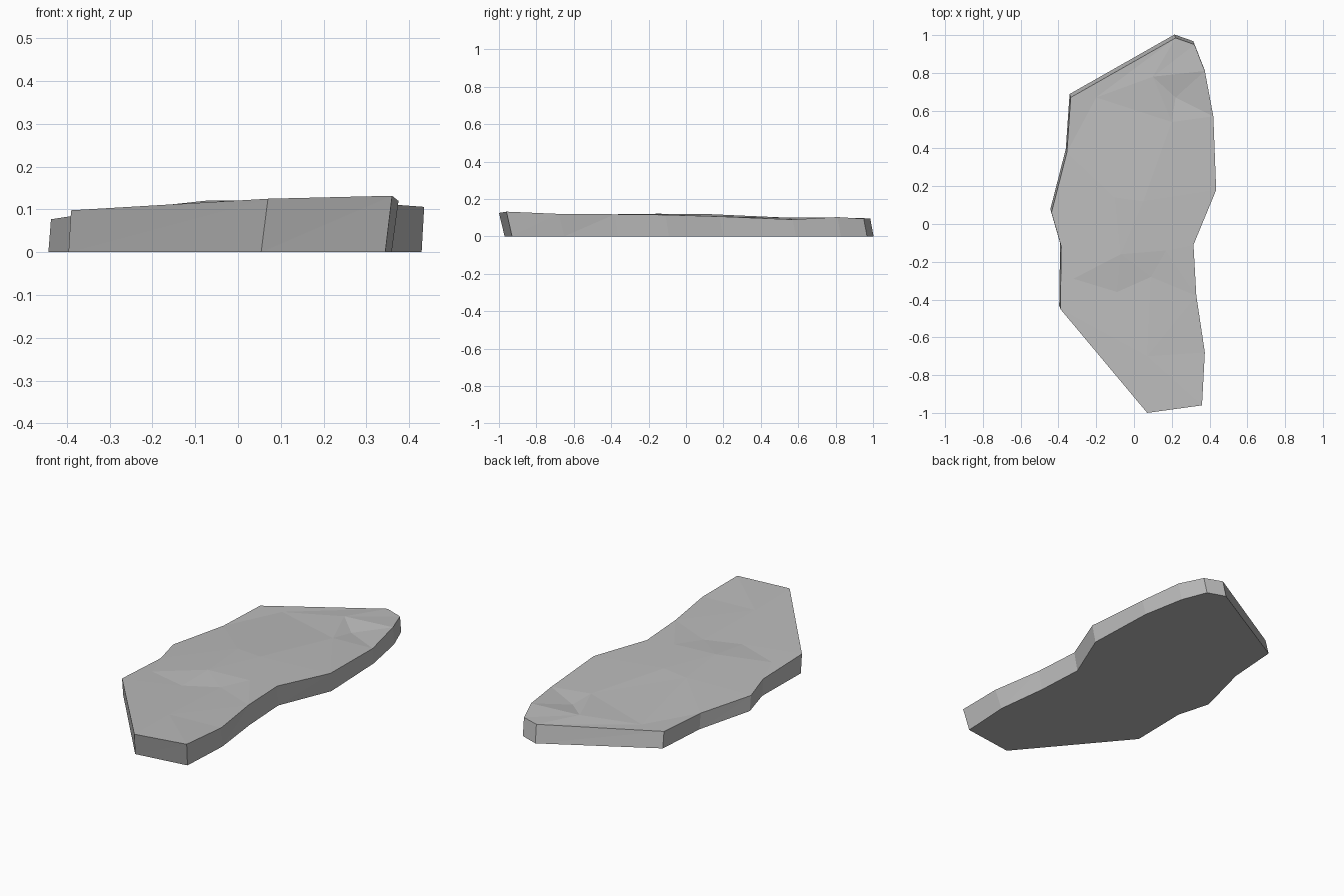
import bpy
import bmesh
from mathutils import Vector
from mathutils.geometry import delaunay_2d_cdt

cube = bpy.data.objects.get("Cube")
if cube:
    bpy.data.objects.remove(cube, do_unlink=True)

# Rim of the upper face, counterclockwise from the front tip: x, y, height
RIM = [
    (.07, -1, .125), (.36, -.96, .132), (.375, -.68, .12), (.33, -.38, .118),
    (.315, -.11, .115), (.435, .18, .106), (.42, .57, .09), (.375, .81, .103),
    (.32, .95, .094), (.22, .985, .096), (-.335, .67, .085), (-.355, .38, .08),
    (-.437, .06, .077), (-.385, -.12, .085), (-.39, -.45, .098),
]
# Shallow bumps and dips worn into the upper face
BUMPS = [
    (-.07, -.16, .121), (-.09, -.36, .105), (.09, -.28, .113), (-.32, -.29, .094),
    (.17, -.14, .12), (.07, -.7, .12), (-.1, .14, .115), (.05, .12, .119),
    (-.2, .67, .087), (.1, .78, .101), (.22, .67, .084), (.2, .54, .1),
]


def make_stone():
    stone = bpy.data.materials.new("grey stone")
    stone.use_nodes = True
    grey = (.5, .5, .5, 1)
    stone.diffuse_color = grey
    shader = next(n for n in stone.node_tree.nodes if n.type == 'BSDF_PRINCIPLED')
    shader.inputs["Base Color"].default_value = grey
    shader.inputs["Roughness"].default_value = .9
    return stone


def foot_point(point):
    """Lean the side walls back towards the foot of the slab."""
    x, y, z = point
    shift = .03 if y < -.5 else .018
    lean = -.016 if y < -.5 else -.006
    return Vector((x + lean, y + shift, 0))


def make_slab(stone):
    bm = bmesh.new()

    # Faceted upper face
    points = [Vector(p) for p in RIM + BUMPS]
    count = len(RIM)
    border = [(i, (i + 1) % count) for i in range(count)]
    flat = [p.to_2d() for p in points]
    result = delaunay_2d_cdt(flat, border, [], 1, 1e-5)
    sources = result[3]
    upper = [bm.verts.new(points[group[0]]) for group in sources]
    for corners in result[2]:
        bm.faces.new([upper[i] for i in corners])

    # Side walls, split into triangles
    rim = {group[0]: vert for group, vert in zip(sources, upper)}
    foot = [bm.verts.new(foot_point(p)) for p in points[:count]]
    for a, b in border:
        bm.faces.new((foot[a], foot[b], rim[b]))
        bm.faces.new((foot[a], rim[b], rim[a]))

    # Flat underside
    bm.faces.new(list(reversed(foot)))

    bmesh.ops.recalc_face_normals(bm, faces=bm.faces)
    mesh = bpy.data.meshes.new("stone_slab")
    bm.to_mesh(mesh)
    bm.free()
    mesh.materials.append(stone)
    slab = bpy.data.objects.new("stone_slab", mesh)
    bpy.context.collection.objects.link(slab)
    return slab


make_slab(make_stone())
